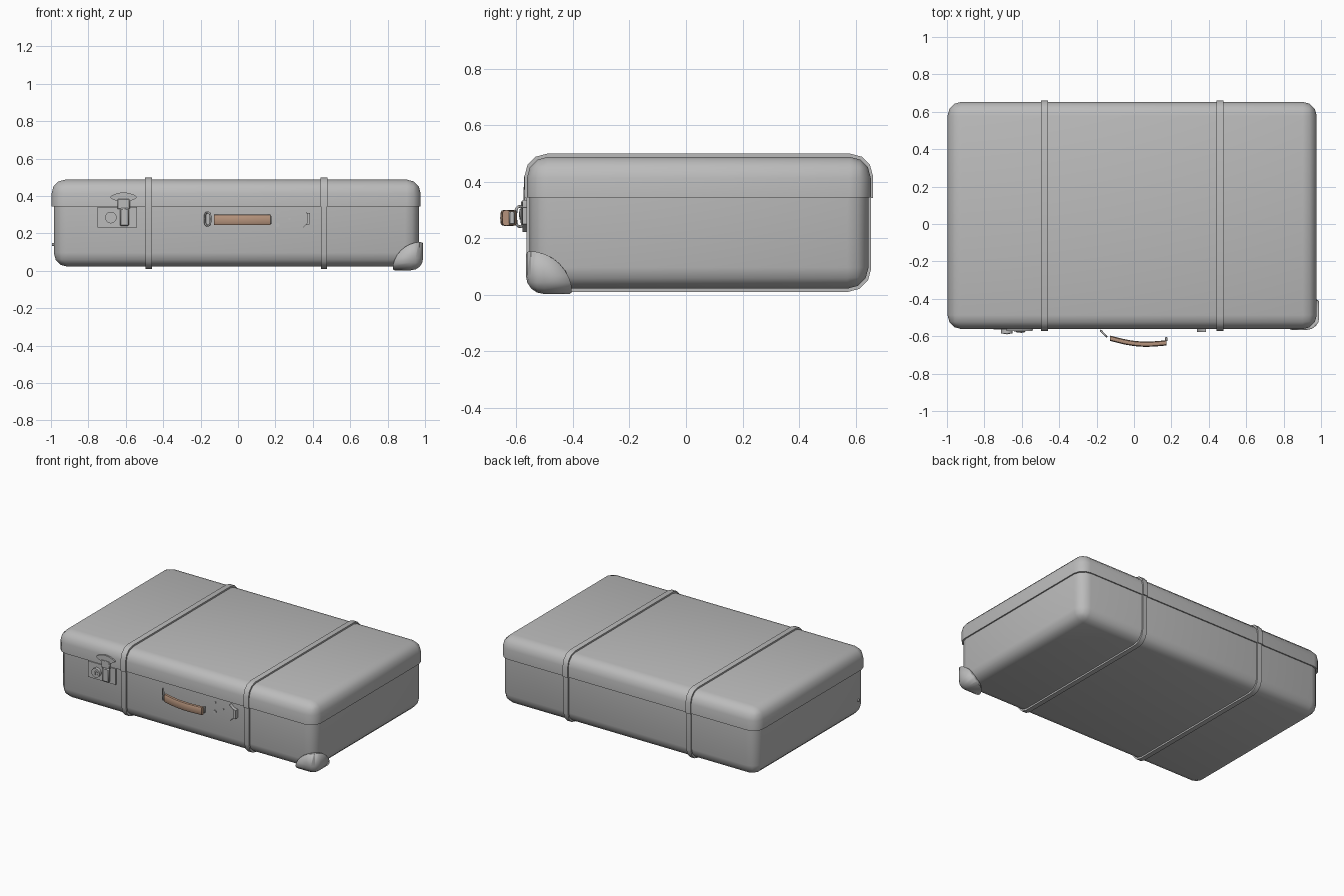
import bpy, bmesh, math
from mathutils import Matrix, Vector

cube = bpy.data.objects.get("Cube")
if cube:
    bpy.data.objects.remove(cube, do_unlink=True)


def material(name, rgb):
    m = bpy.data.materials.new(name)
    m.use_nodes = True
    m.diffuse_color = (*rgb, 1)
    m.node_tree.nodes["Principled BSDF"].inputs["Base Color"].default_value = (*rgb, 1)
    return m


GREY = material("grey", (0.5, 0.5, 0.5))
BROWN = material("tan leather", (0.46, 0.29, 0.2))


def finish(bm, name, mat=GREY, angle=40):
    bmesh.ops.recalc_face_normals(bm, faces=bm.faces)
    mesh = bpy.data.meshes.new(name)
    bm.to_mesh(mesh)
    bm.free()
    mesh.materials.append(mat)
    ob = bpy.data.objects.new(name, mesh)
    bpy.context.collection.objects.link(ob)
    bpy.ops.object.select_all(action='DESELECT')
    ob.select_set(True)
    bpy.context.view_layer.objects.active = ob
    bpy.ops.object.shade_smooth_by_angle(angle=math.radians(angle))
    return ob


def box_bm(lo, hi):
    lo, hi = Vector(lo), Vector(hi)
    bm = bmesh.new()
    bmesh.ops.create_cube(bm, size=1, matrix=Matrix.Translation((lo + hi) / 2)
                          @ Matrix.Diagonal((*(hi - lo), 1)))
    return bm


def box(name, lo, hi, radius=0.0, segments=3, keep=lambda e: True, mat=GREY):
    """Box whose edges chosen by keep are rounded."""
    bm = box_bm(lo, hi)
    if radius:
        bmesh.ops.bevel(bm, geom=[e for e in bm.edges if keep(e)], offset=radius,
                        segments=segments, profile=0.5, affect='EDGES')
    return finish(bm, name, mat)


def not_at(z):
    return lambda e: any(abs(v.co.z - z) > 1e-4 for v in e.verts)


def strap_edges(z):
    """Edges along x that are not on the seam."""
    return lambda e: abs(e.verts[0].co.x - e.verts[1].co.x) > 1e-4 and not_at(z)(e)


def disc(name, centre, r, depth, axis='Y', sides=20):
    bm = bmesh.new()
    rot = Matrix.Rotation(math.pi / 2, 4, 'X' if axis == 'Y' else 'Y')
    bmesh.ops.create_cone(bm, cap_ends=True, segments=sides, radius1=r, radius2=r, depth=depth,
                          matrix=Matrix.Translation(centre) @ rot)
    return finish(bm, name)


def plate(name, outline, y0, y1):
    """Front-facing plate from an x, z outline."""
    bm = bmesh.new()
    face = bm.faces.new([bm.verts.new((x, y0, z)) for x, z in outline])
    ext = bmesh.ops.extrude_face_region(bm, geom=[face])
    verts = [g for g in ext["geom"] if isinstance(g, bmesh.types.BMVert)]
    bmesh.ops.translate(bm, verts=verts, vec=(0, y1 - y0, 0))
    return finish(bm, name)


def tube(name, points, r, cyclic=False):
    curve = bpy.data.curves.new(name, 'CURVE')
    curve.dimensions = '3D'
    curve.bevel_depth, curve.bevel_resolution = r, 2
    s = curve.splines.new('POLY')
    s.points.add(len(points) - 1)
    for p, co in zip(s.points, points):
        p.co = (*co, 1)
    s.use_cyclic_u = cyclic
    curve.use_fill_caps = True
    curve.materials.append(GREY)
    bpy.context.collection.objects.link(bpy.data.objects.new(name, curve))


SEAM = 0.345

# Case halves
box("case_base", (-0.985, -0.553, 0.022), (0.968, 0.645, SEAM + 0.01), 0.075, 3, not_at(SEAM + 0.01))
box("case_lid", (-0.997, -0.562, SEAM), (0.977, 0.653, 0.488), 0.075, 3, not_at(SEAM))

# Straps, stepped at the seam
for side, x in (("right", -0.478), ("left", 0.46)):
    box(side + "_strap_lower", (x - 0.017, -0.563, 0.011), (x + 0.017, 0.654, SEAM),
        0.08, 3, strap_edges(SEAM))
    box(side + "_strap_upper", (x - 0.019, -0.571, SEAM - 0.002), (x + 0.019, 0.661, 0.499),
        0.08, 3, strap_edges(SEAM - 0.002))

# Corner guard: an outer rounded shell trimmed by a sphere
guard = box("corner_guard", (0.6, -0.566, 0.003), (0.99, -0.2, 0.3), 0.065, 4)
bm = bmesh.new()
bmesh.ops.create_uvsphere(bm, u_segments=32, v_segments=16, radius=0.155,
                          matrix=Matrix.Translation((0.98, -0.556, 0.0)))
cutter = finish(bm, "guard_cutter")
cutter.hide_render = True
bpy.context.view_layer.objects.active = guard
mod = guard.modifiers.new("trim", 'BOOLEAN')
mod.operation, mod.object, mod.solver = 'INTERSECT', cutter, 'EXACT'
bpy.ops.object.modifier_apply(modifier=mod.name)
bpy.data.objects.remove(cutter, do_unlink=True)
disc("side_rivet", (-0.988, -0.47, 0.14), 0.008, 0.014, 'X', 10)

# Lock: back plate, keyhole boss, hasp and tongue
box("lock_plate", (-0.75, -0.563, 0.232), (-0.54, -0.545, 0.342))
disc("lock_boss", (-0.68, -0.572, 0.285), 0.031, 0.026)
disc("lock_core", (-0.68, -0.58, 0.285), 0.018, 0.016)
box("keyhole_bar", (-0.683, -0.59, 0.275), (-0.677, -0.585, 0.295))
lobed = []
for i in range(28):
    a = 2 * math.pi * i / 28
    lobed.append((-0.612 + 0.07 * math.cos(a), 0.394 + 0.018 * math.sin(a) * (1 + 0.4 * math.sin(a) ** 2)))
plate("hasp_plate", lobed, -0.56, -0.572)
box("hasp_neck", (-0.645, -0.574, 0.33), (-0.578, -0.56, 0.385), 0.004, 1)
box("hasp_tongue", (-0.632, -0.58, 0.24), (-0.582, -0.56, 0.335), 0.006, 1)
box("hasp_rib", (-0.607, -0.583, 0.245), (-0.6, -0.575, 0.33))

# Leather handle, swept along a shallow arc
bm = bmesh.new()
rings = []
STEPS = 12
for i in range(STEPS + 1):
    t = i / STEPS
    x = -0.127 + 0.302 * t
    y = -0.611 - 0.024 * t - 0.018 * math.sin(math.pi * t)
    ring = []
    for k in range(12):
        a = 2 * math.pi * k / 12
        c, s = math.cos(a), math.sin(a)
        ring.append(bm.verts.new((x, y + 0.014 * math.copysign(abs(c) ** 0.6, c),
                                  0.272 + 0.028 * math.copysign(abs(s) ** 0.6, s))))
    rings.append(ring)
for r0, r1 in zip(rings, rings[1:]):
    for k in range(12):
        j = (k + 1) % 12
        bm.faces.new((r0[k], r0[j], r1[j], r1[k]))
bm.faces.new(rings[0])
bm.faces.new(rings[-1])
finish(bm, "handle_grip", BROWN)

# Handle link, slanting out from the case
link = []
for i in range(16):
    a = 2 * math.pi * i / 16
    u = 0.5 + 0.5 * math.cos(a)
    link.append((-0.177 + 0.03 * u, -0.57 - 0.032 * u,
                 0.277 + 0.036 * math.copysign(abs(math.sin(a)) ** 0.5, math.sin(a))))
tube("handle_link", link, 0.005, True)

# Handle hook at the free end
box("handle_end_pin", (0.166, -0.625, 0.25), (0.18, -0.605, 0.295), 0.003, 1)

# Broken bracket and its rivets
plate("handle_bracket", [(0.338, 0.335), (0.362, 0.312), (0.386, 0.308), (0.386, 0.25),
                         (0.362, 0.246), (0.338, 0.222), (0.37, 0.255), (0.37, 0.303)], -0.55, -0.577)
for x, z, r in ((0.212, 0.245, 0.011), (0.215, 0.31, 0.006), (0.275, 0.278, 0.006)):
    disc("bracket_rivet", (x, -0.554, z), r, 0.008, 'Y', 10)
